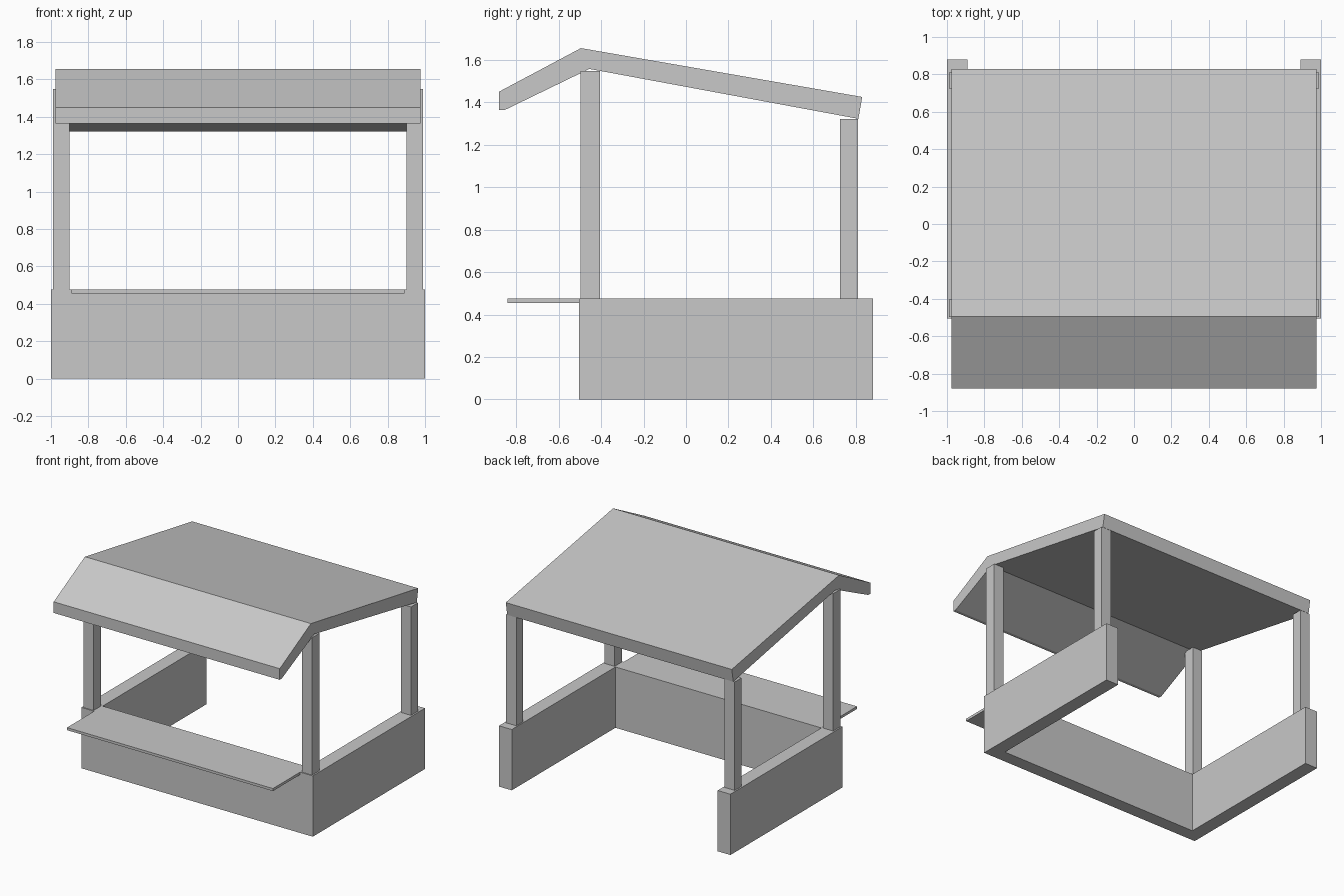
import bpy, bmesh

if "Cube" in bpy.data.objects:
    bpy.data.objects.remove(bpy.data.objects["Cube"], do_unlink=True)

GREY = 0.58
mat = bpy.data.materials.new("plain grey")
mat.use_nodes = True
mat.diffuse_color = (GREY, GREY, GREY, 1)
mat.node_tree.nodes["Principled BSDF"].inputs["Base Color"].default_value = (GREY, GREY, GREY, 1)


def extrude_profile(name, profile, x0, x1):
    """Extrude a (y, z) outline along x from x0 to x1."""
    bm = bmesh.new()
    face = bm.faces.new([bm.verts.new((x0, y, z)) for y, z in profile])
    result = bmesh.ops.extrude_face_region(bm, geom=[face])
    verts = [g for g in result["geom"] if isinstance(g, bmesh.types.BMVert)]
    bmesh.ops.translate(bm, vec=(x1 - x0, 0, 0), verts=verts)
    bmesh.ops.recalc_face_normals(bm, faces=bm.faces)
    mesh = bpy.data.meshes.new(name)
    bm.to_mesh(mesh)
    bm.free()
    mesh.materials.append(mat)
    obj = bpy.data.objects.new(name, mesh)
    bpy.context.collection.objects.link(obj)
    return obj


def box(name, x, y, z):
    outline = [(y[0], z[0]), (y[1], z[0]), (y[1], z[1]), (y[0], z[1])]
    return extrude_profile(name, outline, *x)


WALL_TOP, COUNTER_BOTTOM = 0.475, 0.455
FRONT, INNER_FRONT, BACK = -0.505, -0.4, 0.88
INNER_X = 0.89

# Low wall across the front, with the counter let into its top
box("front_wall", (-INNER_X, INNER_X), (FRONT, INNER_FRONT), (0, COUNTER_BOTTOM))
box("counter", (-INNER_X, INNER_X), (-0.84, INNER_FRONT), (COUNTER_BOTTOM, WALL_TOP))

# Side walls and roof posts, mirrored left and right
for side, s in (("left", 1), ("right", -1)):
    box(side + "_wall", (s * INNER_X, s), (FRONT, BACK), (0, WALL_TOP))
    post_x = (s * 0.9, s * 0.988)
    box(side + "_front_post", post_x, (-0.497, -0.405), (WALL_TOP, 1.548))
    box(side + "_back_post", post_x, (0.725, 0.81), (WALL_TOP, 1.322))

# Thick bent roof with a short front slope and a long back slope
roof_profile = [(-0.88, 1.45), (-0.495, 1.655), (0.83, 1.425), (0.812, 1.322),
                (-0.455, 1.557), (-0.855, 1.363), (-0.88, 1.363)]
extrude_profile("roof", roof_profile, -0.977, 0.977)
